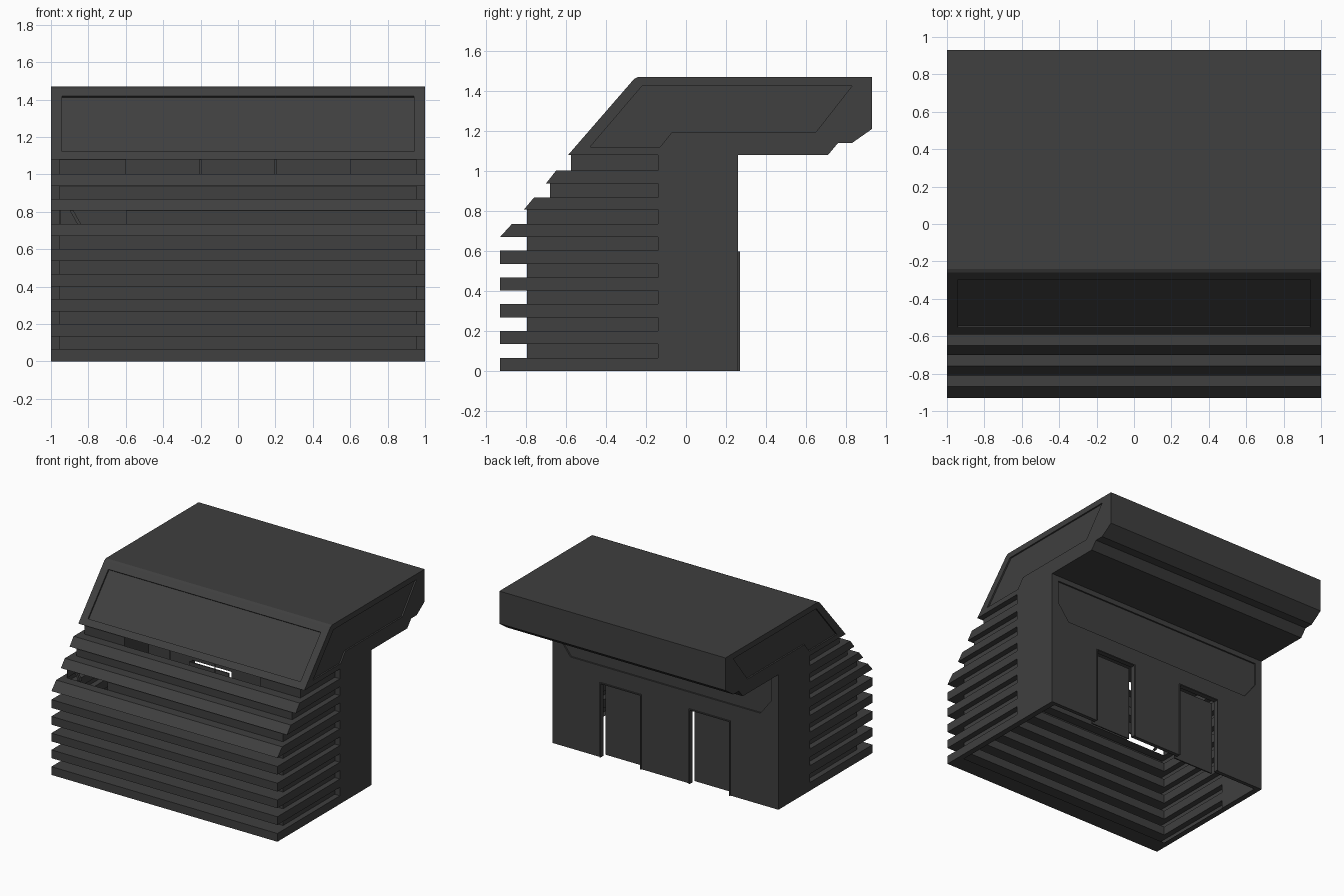
import bpy, bmesh
from mathutils import Vector

cube = bpy.data.objects.get("Cube")
if cube:
    bpy.data.objects.remove(cube, do_unlink=True)

mat = bpy.data.materials.new("charcoal_grey")
mat.use_nodes = True
GREY = (0.05, 0.05, 0.05, 1)
mat.diffuse_color = GREY
bsdf = mat.node_tree.nodes["Principled BSDF"]
bsdf.inputs["Base Color"].default_value = GREY
bsdf.inputs["Roughness"].default_value = 0.8


def finish(name, bm):
    bmesh.ops.recalc_face_normals(bm, faces=bm.faces)
    me = bpy.data.meshes.new(name)
    bm.to_mesh(me)
    bm.free()
    me.materials.append(mat)
    ob = bpy.data.objects.new(name, me)
    bpy.context.collection.objects.link(ob)
    return ob


def prism(name, pts, axis, a, b):
    """Closed profile swept from a to b along the X or Y axis."""
    bm = bmesh.new()
    def place(t):
        return [bm.verts.new((t, p, q) if axis == "X" else (p, t, q)) for p, q in pts]
    lo, hi = place(a), place(b)
    bm.faces.new(lo)
    bm.faces.new(hi)
    n = len(pts)
    for i in range(n):
        j = (i + 1) % n
        bm.faces.new((lo[i], lo[j], hi[j], hi[i]))
    return finish(name, bm)


def box(name, x, y, z):
    return prism(name, [(x[0], z[0]), (x[1], z[0]), (x[1], z[1]), (x[0], z[1])], "Y", *y)


def cut(ob, cutters):
    """Carve each cutter out of the part, then discard it."""
    bpy.context.view_layer.objects.active = ob
    for c in cutters:
        c.hide_render = True
        m = ob.modifiers.new("cut", "BOOLEAN")
        m.operation, m.solver, m.object = "DIFFERENCE", "EXACT", c
        bpy.ops.object.modifier_apply(modifier=m.name)
        bpy.data.objects.remove(c, do_unlink=True)


# Overhanging roof with sunken front and side panels
BASE, TOP, SINK = 1.08, 1.47, 0.012
roof = prism("roof", [(-.59, BASE), (-.26, 1.46), (-.24, TOP), (.93, TOP), (.93, 1.21),
                      (.83, 1.14), (.76, 1.14), (.71, BASE)], "X", -1, 1)
slope = Vector((.33, .38))
out = Vector((-.38, .33)).normalized()
low = Vector((-.59, BASE)) + slope * 0.11
high = Vector((-.59, BASE)) + slope * 0.89
cutters = [prism("front_cutter", [low - out * SINK, low + out * .05,
                                  high + out * .05, high - out * SINK], "X", -.94, .94)]
side_panel = [(-.48, 1.12), (-.22, 1.425), (.83, 1.425), (.65, 1.195), (-.07, 1.195), (-.13, 1.12)]
for s in (-1, 1):
    cutters.append(prism("side_cutter", side_panel, "X", s * (1 - SINK), s * 1.1))
cut(roof, cutters)

# Rear wall with a sunken sign panel and two doorways
BACK, INNER = 0.26, 0.955
wall = box("rear_wall", (-1, 1), (BACK - .03, BACK), (0, BASE))
sign = [(-.94, 1.04), (.94, 1.04), (.94, .86), (.84, .73), (-.84, .73), (-.94, .86)]
cutters = [prism("sign_cutter", sign, "Y", BACK - SINK, BACK + .1)]
for s in (-1, 1):
    cutters.append(box("door_cutter", sorted((s * .22, s * .57)), (.1, .4), (-.1, .59)))
cut(wall, cutters)

for s, side in ((-1, "right"), (1, "left")):
    box(side + "_wall", sorted((s * INNER, s)), (-.14, BACK - .03), (0, BASE))
    # Door leaf standing just behind its opening, with a slim frame
    box(side + "_door", sorted((s * .22, s * .57)), (.195, .205), (0, .59))
    for x in (.212, .57):
        box(side + "_door_jamb", sorted((s * x, s * (x + .008))), (BACK, BACK + .009), (0, .59))
    box(side + "_door_head", sorted((s * .212, s * .578)), (BACK, BACK + .009), (.59, .598))

# Louvred shell: rows of (height, half width, front y), hollow inside
rows = []
PITCH, DEEP = 0.134, -.795


def slat(z, h, front_low, front_high, recess_low, recess_high):
    rows.extend([(z, INNER, recess_low), (z, 1, front_low),
                 (z + h, 1, front_high), (z + h, INNER, recess_high)])


for i in range(5):
    slat(i * PITCH, .066, -.93, -.93, DEEP, DEEP)
slat(5 * PITCH, .066, -.93, -.87, DEEP, DEEP)
slat(6 * PITCH + .004, .06, -.81, -.76, DEEP, -.68)
slat(7 * PITCH, .064, -.70, -.65, -.68, -.575)
rows.append((BASE, INNER, -.575))

# Window slots, keyed by the row that starts the recess
slots = {23: [(-.95, -.6)], 31: [(-.6, -.205), (-.195, .195), (.205, .6)]}

bm = bmesh.new()


def quad(*pts):
    bm.faces.new([bm.verts.new(p) for p in pts])


for k, ((z0, w0, f0), (z1, w1, f1)) in enumerate(zip(rows, rows[1:])):
    for s in (-1, 1):
        quad((s * w0, -.14, z0), (s * w0, f0, z0), (s * w1, f1, z1), (s * w1, -.14, z1))
    left0, left1 = -w0, -w1
    for a, b in slots.get(k, []):
        quad((left0, f0, z0), (a, f0, z0), (a, f1, z1), (left1, f1, z1))
        left0 = left1 = b
    quad((left0, f0, z0), (w0, f0, z0), (w1, f1, z1), (left1, f1, z1))
bmesh.ops.remove_doubles(bm, verts=bm.verts, dist=0.0005)
finish("louvre_shell", bm)

# Slanted brace inside the narrow window
prism("window_brace", [(-.90, .808), (-.88, .808), (-.84, .736), (-.86, .736)], "Y", -.79, -.77)
